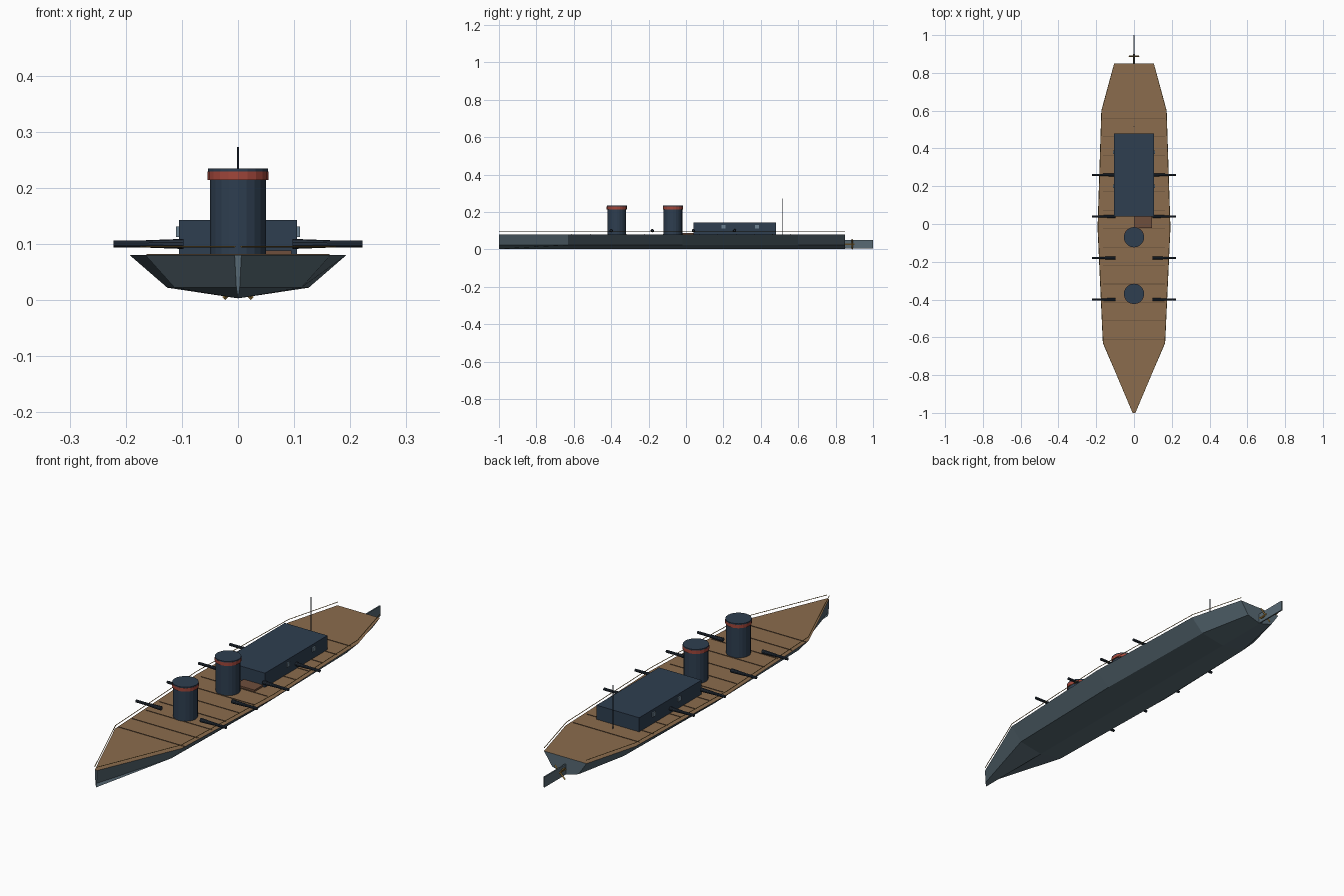
import bpy, bmesh, math
from mathutils import Vector

if "Cube" in bpy.data.objects:
    bpy.data.objects.remove(bpy.data.objects["Cube"])


def material(name, r, g, b):
    def lin(c):
        c /= 255
        return c / 12.92 if c <= 0.04045 else ((c + 0.055) / 1.055) ** 2.4
    m = bpy.data.materials.new(name)
    m.diffuse_color = (lin(r), lin(g), lin(b), 1)
    m.use_nodes = True
    m.node_tree.nodes["Principled BSDF"].inputs["Base Color"].default_value = m.diffuse_color
    return m


SLATE = material("slate hull", 88, 106, 116)
WOOD = material("deck wood", 139, 108, 77)
SEAM = material("plank seam", 98, 76, 56)
HATCH = material("hatch brown", 110, 78, 60)
NAVY = material("navy paint", 46, 62, 80)
GUN = material("gun metal", 38, 48, 60)
RED = material("red band", 160, 70, 58)
BRASS = material("brass", 150, 118, 60)
GLASS = material("window glass", 110, 132, 148)


def finish(name, bm, mats):
    bmesh.ops.recalc_face_normals(bm, faces=bm.faces[:])
    me = bpy.data.meshes.new(name)
    bm.to_mesh(me)
    bm.free()
    for m in mats:
        me.materials.append(m)
    ob = bpy.data.objects.new(name, me)
    bpy.context.collection.objects.link(ob)
    return ob


def box(name, lo, hi, mat):
    bm = bmesh.new()
    bmesh.ops.create_cube(bm, size=1)
    for v in bm.verts:
        v.co = Vector([(lo[i] + hi[i]) / 2 + v.co[i] * (hi[i] - lo[i]) for i in range(3)])
    return finish(name, bm, [mat])


def rod(name, a, b, r1, r2, mat, sides=16):
    a, b = Vector(a), Vector(b)
    bm = bmesh.new()
    bmesh.ops.create_cone(bm, cap_ends=True, segments=sides, radius1=r1, radius2=r2,
                          depth=(b - a).length)
    rot = (b - a).to_track_quat('Z', 'Y')
    for v in bm.verts:
        v.co = rot @ v.co + (a + b) / 2
    return finish(name, bm, [mat])


# Hull stations: y, deck half width, chine half width
DECK = 0.08
stations = [(-1.0, 0.006, 0.003), (-0.63, 0.165, 0.113), (-0.02, 0.193, 0.126),
            (0.6, 0.173, 0.115), (0.85, 0.105, 0.065)]
bm = bmesh.new()
rings = []
for y, w, c in stations:
    pts = [(-w, DECK), (-c, 0.022), (0, 0.003), (c, 0.022), (w, DECK)]
    rings.append([bm.verts.new((x, y, z)) for x, z in pts])
for p, q in zip(rings, rings[1:]):
    for i in range(5):
        j = (i + 1) % 5
        bm.faces.new((p[i], p[j], q[j], q[i]))
bm.faces.new(rings[0])
bm.faces.new(rings[-1])
hull = finish("hull", bm, [SLATE, WOOD])
for f in hull.data.polygons:
    if f.normal.z > 0.9:
        f.material_index = 1

# Plank seams across the deck
for i in range(13):
    y = -0.61 + i * 0.0975
    box("deck_seam", (-0.163, y - 0.0015, DECK - 0.001), (0.163, y + 0.0015, DECK + 0.002), SEAM)

# Side rails following the deck edge
for s in (-1, 1):
    path = [(s * w * 0.985, y, 0.095) for y, w, c in stations]
    for a, b in zip(path, path[1:]):
        rod("side_rail", a, b, 0.0015, 0.0015, BRASS, 6)

# Cabin with side windows
box("cabin", (-0.105, 0.04, DECK - 0.002), (0.105, 0.48, 0.143), NAVY)
for s in (-1, 1):
    for y in (0.2, 0.38):
        box("cabin_window", (s * 0.1075 - 0.003, y - 0.01, 0.112),
            (s * 0.1075 + 0.003, y + 0.01, 0.131), GLASS)

# Deck hatch
box("hatch", (0.0, -0.02, DECK - 0.002), (0.095, 0.04, 0.088), HATCH)

# Funnels with red band and cap
for y in (-0.37, -0.07):
    for name, z0, z1, r, mat in (("funnel", 0.078, 0.23, 0.05, NAVY),
                                 ("funnel_band", 0.214, 0.229, 0.054, RED),
                                 ("funnel_cap", 0.229, 0.234, 0.0535, NAVY)):
        rod(name, (0, y, z0), (0, y, z1), r, r, mat, 20)

# Broadside guns: thick breech and slim barrel
for s in (-1, 1):
    for y in (0.26, 0.04, -0.18, -0.4):
        rod("gun_breech", (s * 0.097, y, 0.1), (s * 0.165, y, 0.1), 0.009, 0.0065, GUN, 10)
        rod("gun_barrel", (s * 0.16, y, 0.1), (s * 0.222, y, 0.1), 0.006, 0.006, GUN, 10)

# Mast
rod("mast", (0, 0.515, DECK - 0.002), (0, 0.515, 0.273), 0.002, 0.002, GUN, 8)

# Rudder and propeller
box("rudder", (-0.003, 0.845, 0.004), (0.003, 1.0, 0.05), SLATE)
rod("propeller_shaft", (0, 0.84, 0.028), (0, 0.9, 0.028), 0.005, 0.005, BRASS, 8)
for a in (math.radians(45), math.radians(135)):
    d = Vector((math.cos(a), 0, math.sin(a))) * 0.036
    c = Vector((0, 0.888, 0.028))
    rod("propeller_blade", c - d, c + d, 0.004, 0.004, BRASS, 4)
